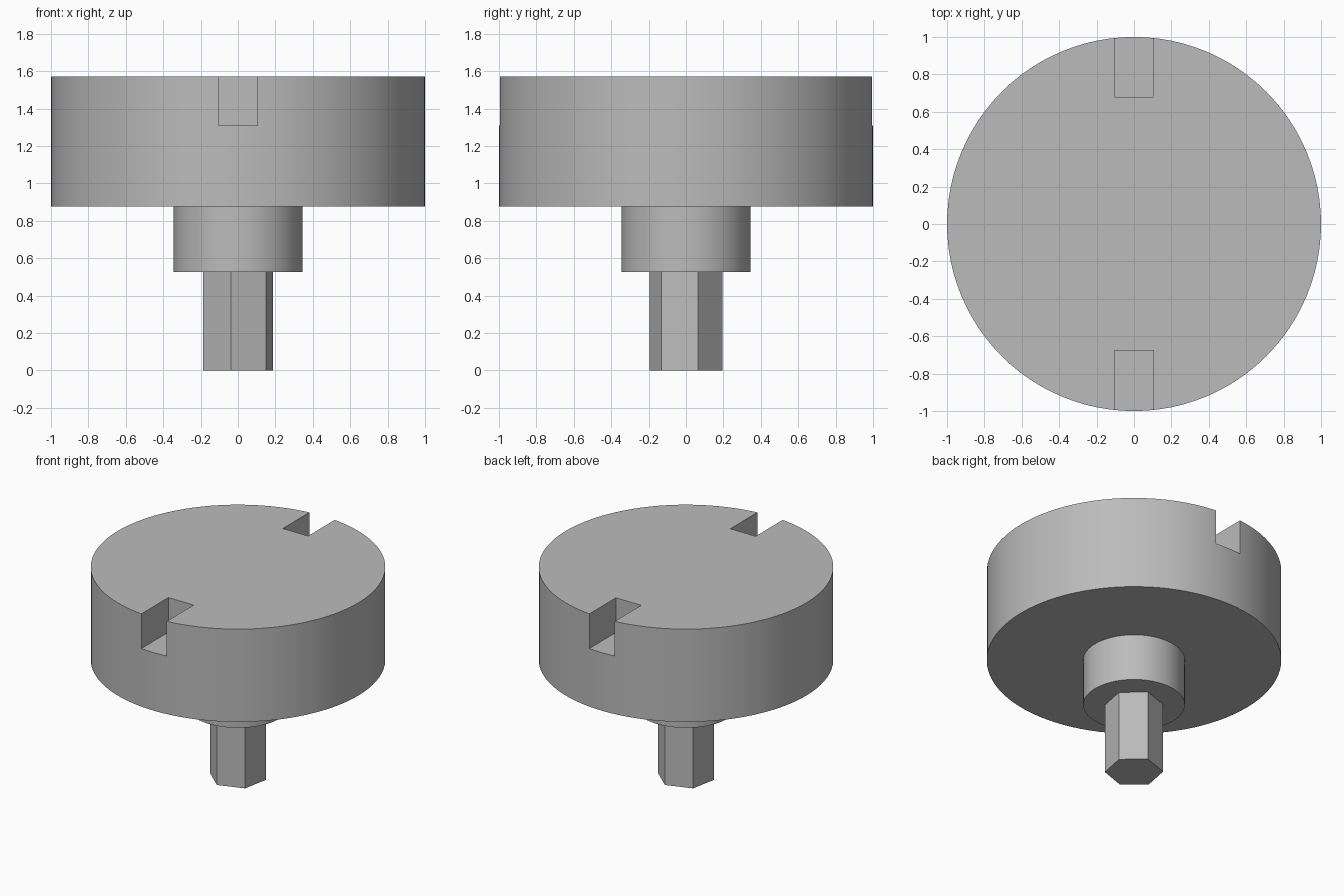
import bpy
import math

cube = bpy.data.objects.get("Cube")
if cube:
    bpy.data.objects.remove(cube, do_unlink=True)

# Single plain grey
grey = bpy.data.materials.new("plain grey")
grey.use_nodes = True
colour = (0.5, 0.5, 0.5, 1)
grey.diffuse_color = colour
grey.node_tree.nodes["Principled BSDF"].inputs["Base Color"].default_value = colour


def prism(name, radius, bottom, top, sides, turn=0):
    """Upright prism with one vertex at the angle turn (degrees)."""
    bpy.ops.mesh.primitive_cylinder_add(
        vertices=sides, radius=radius, depth=top - bottom,
        location=(0, 0, (bottom + top) / 2))
    ob = bpy.context.object
    ob.name = name
    # The primitive starts with a vertex on +y
    ob.rotation_euler.z = math.radians(turn - 90)
    bpy.ops.object.transform_apply(rotation=True)
    ob.data.materials.append(grey)
    return ob


def smooth(ob):
    bpy.ops.object.select_all(action="DESELECT")
    ob.select_set(True)
    bpy.context.view_layer.objects.active = ob
    bpy.ops.object.shade_smooth_by_angle(angle=math.radians(30))


# Hexagonal shank, collar and wide head
prism("hex_shank", 0.198, 0, 0.525, 6, 19)
collar = prism("collar", 0.345, 0.525, 0.875, 96)
head = prism("head", 1.0, 0.875, 1.57, 96)

# Two open slots in the rim of the head, front and back
for side, inner in (("front", -0.675), ("back", 0.68)):
    outer = math.copysign(1.2, inner)
    bpy.ops.mesh.primitive_cube_add(size=1, location=(0, (inner + outer) / 2, 1.51))
    cutter = bpy.context.object
    cutter.name = side + "_slot_cutter"
    cutter.scale = (0.21, abs(outer - inner), 0.4)
    bpy.ops.object.transform_apply(location=False, scale=True)
    cutter.data.materials.append(grey)
    cut = head.modifiers.new(side + "_slot", "BOOLEAN")
    cut.operation = "DIFFERENCE"
    cut.solver = "EXACT"
    cut.object = cutter
    bpy.context.view_layer.objects.active = head
    bpy.ops.object.modifier_apply(modifier=cut.name)
    bpy.data.objects.remove(cutter, do_unlink=True)

smooth(collar)
smooth(head)
